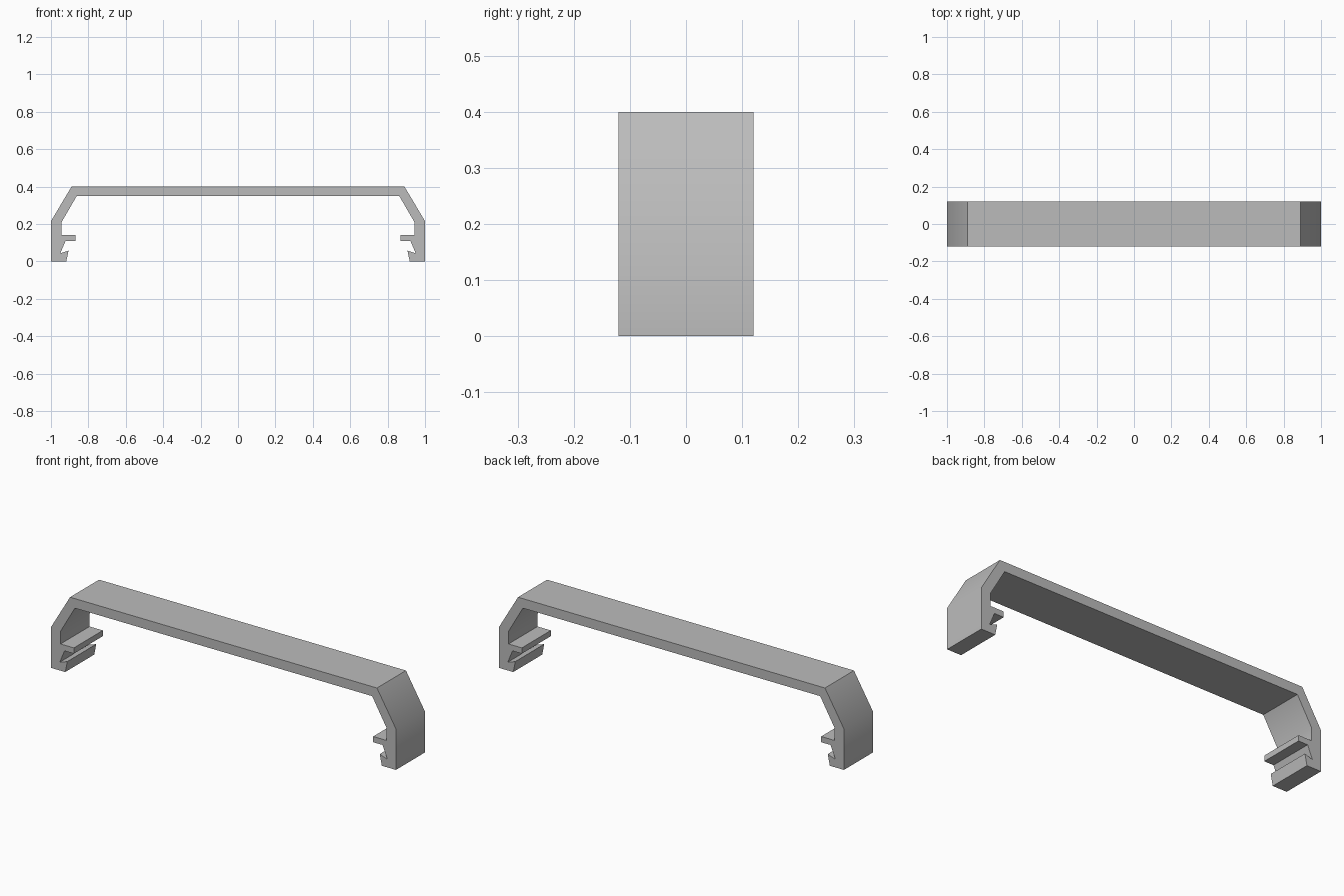
import bpy
import bmesh
import math

cube = bpy.data.objects.get("Cube")
if cube:
    bpy.data.objects.remove(cube, do_unlink=True)

DEPTH = 0.24

# Single grey finish
grey = bpy.data.materials.new("plain_grey")
grey.use_nodes = True
colour = (0.5, 0.5, 0.5, 1)
grey.diffuse_color = colour
grey.node_tree.nodes["Principled BSDF"].inputs["Base Color"].default_value = colour

# Half of the cross-section: outer wall, chamfer, then inner wall with its clip
outer = [(1, 0), (1, 0.215), (0.89, 0.4)]
inner = [
    (0.862, 0.35), (0.945, 0.207),                               # inner chamfer
    (0.945, 0.14), (0.868, 0.14), (0.868, 0.11), (0.922, 0.11),  # ledge
    (0.95, 0.043), (0.906, 0.058), (0.918, 0),                   # notch and foot
]


def mirrored(points):
    return [(-x, z) for x, z in reversed(points)]


profile = outer + mirrored(outer) + mirrored(inner) + inner

# Extrude the profile from front to back
bm = bmesh.new()
front = bm.faces.new([bm.verts.new((x, -DEPTH / 2, z)) for x, z in profile])
result = bmesh.ops.extrude_face_region(bm, geom=[front], use_keep_orig=True)
back = [v for v in result["geom"] if isinstance(v, bmesh.types.BMVert)]
bmesh.ops.translate(bm, verts=back, vec=(0, DEPTH, 0))
bmesh.ops.recalc_face_normals(bm, faces=bm.faces)

mesh = bpy.data.meshes.new("clip_bracket")
bm.to_mesh(mesh)
bm.free()
mesh.materials.append(grey)
bracket = bpy.data.objects.new("clip_bracket", mesh)
bpy.context.collection.objects.link(bracket)

# Shallow bends blend, all other edges stay crisp
bpy.ops.object.select_all(action="DESELECT")
bracket.select_set(True)
bpy.context.view_layer.objects.active = bracket
bpy.ops.object.shade_smooth_by_angle(angle=math.radians(40))
